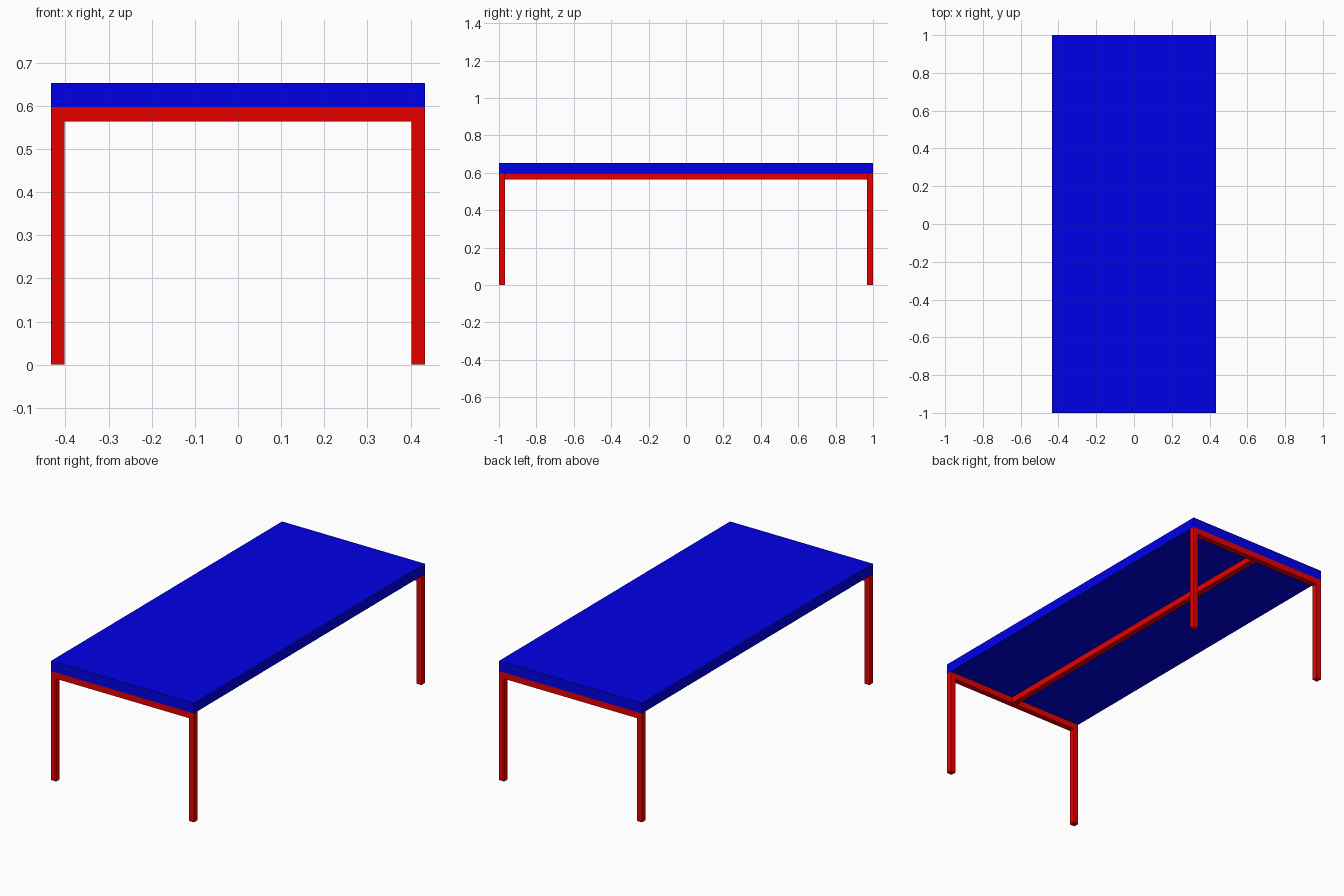
import bpy

if "Cube" in bpy.data.objects:
    bpy.data.objects.remove(bpy.data.objects["Cube"])

W, L = 0.433, 1.0          # half width and half length
TOP, UNDER, RAIL = 0.653, 0.597, 0.563
T = 0.031                  # tube thickness


def material(name, color):
    m = bpy.data.materials.new(name)
    m.diffuse_color = color
    m.use_nodes = True
    m.node_tree.nodes["Principled BSDF"].inputs["Base Color"].default_value = m.diffuse_color
    return m


blue = material("blue_top", (0.0, 0.0, 0.8, 1))
red = material("red_frame", (0.8, 0.0, 0.0, 1))


def box(name, lo, hi, mat):
    center = [(a + b) / 2 for a, b in zip(lo, hi)]
    bpy.ops.mesh.primitive_cube_add(size=1, location=center)
    ob = bpy.context.object
    ob.name = name
    ob.scale = [b - a for a, b in zip(lo, hi)]
    bpy.ops.object.transform_apply(location=False, rotation=False, scale=True)
    ob.data.materials.append(mat)
    return ob


# Table top
box("table_top", (-W, -L, UNDER), (W, L, TOP), blue)

# Legs and end rails
for end, y in (("front", -L), ("back", L - T)):
    for side, x in (("left", -W), ("right", W - T)):
        box(f"{end}_{side}_leg", (x, y, 0), (x + T, y + T, UNDER), red)
    box(f"{end}_rail", (-W + T, y, RAIL), (W - T, y + T, UNDER), red)

# Long rail under the middle of the top
box("center_rail", (-T / 2, -L + T, RAIL), (T / 2, L - T, UNDER), red)
